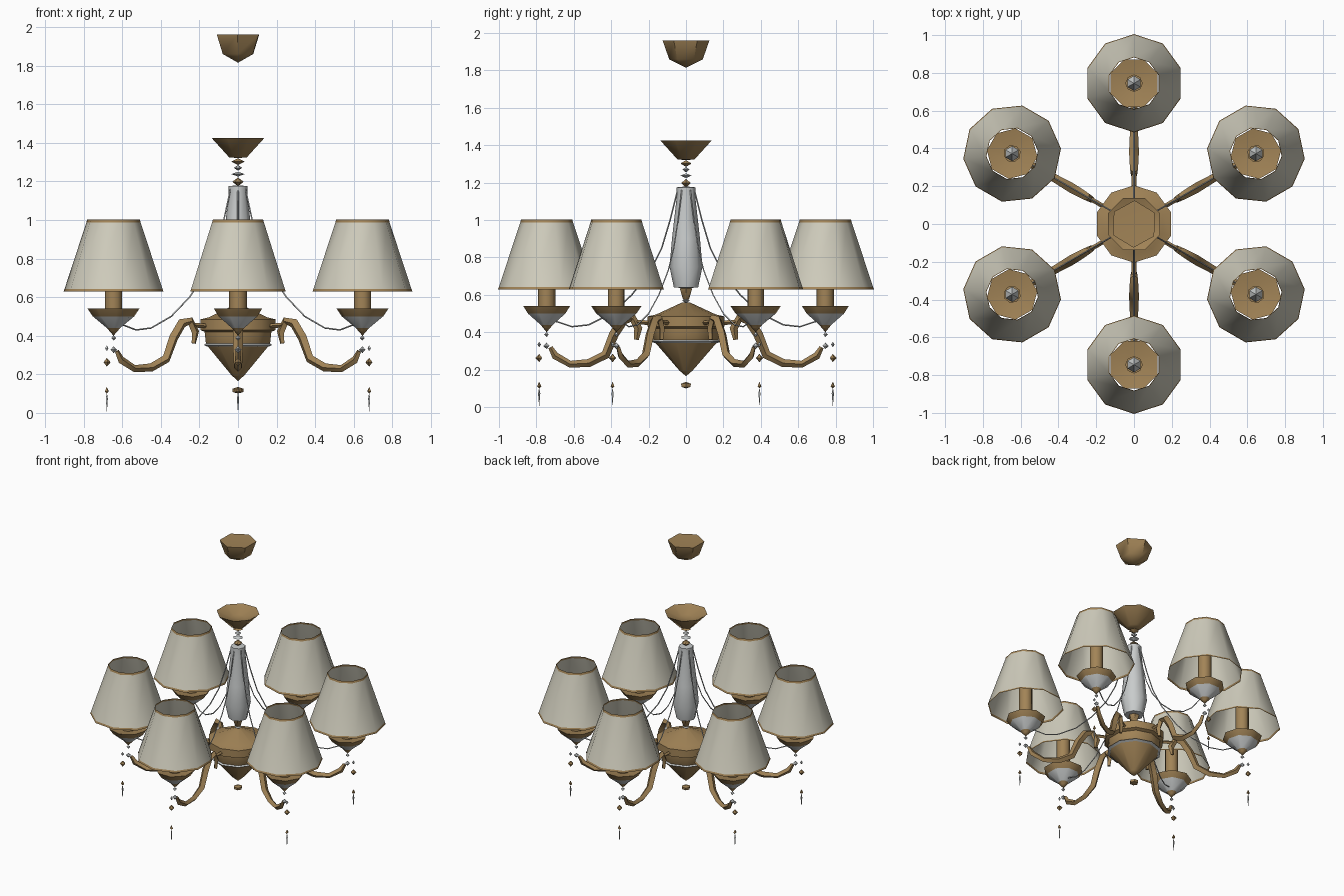
import bpy, bmesh, math
from mathutils import Vector, Matrix

if "Cube" in bpy.data.objects:
    bpy.data.objects.remove(bpy.data.objects["Cube"])


def material(name, rgb):
    m = bpy.data.materials.new(name)
    m.diffuse_color = (*rgb, 1)
    m.use_nodes = True
    m.node_tree.nodes["Principled BSDF"].inputs["Base Color"].default_value = m.diffuse_color
    return m


BRASS = material("antique_brass", (0.36, 0.23, 0.095))
FABRIC = material("cream_fabric", (0.62, 0.60, 0.50))
GLASS = material("pale_crystal", (0.58, 0.60, 0.60))
MATS = [BRASS, FABRIC, GLASS]
B, F, G = 0, 1, 2


def finish(name, bm, matrix=Matrix(), angle=50):
    bmesh.ops.remove_doubles(bm, verts=bm.verts, dist=0.0002)
    me = bpy.data.meshes.new(name)
    bm.to_mesh(me)
    bm.free()
    for m in MATS:
        me.materials.append(m)
    me.shade_smooth()
    me.set_sharp_from_angle(angle=math.radians(angle))
    ob = bpy.data.objects.new(name, me)
    ob.matrix_world = matrix
    bpy.context.collection.objects.link(ob)
    return ob


def lathe(name, profile, mats, sides=8, matrix=Matrix(), at=(0, 0), phase=0.0, angle=50):
    """Turn (radius, z) points, listed bottom to top, around a vertical axis.
    mats is one material index or one per profile segment."""
    bm = bmesh.new()
    rings = []
    for r, z in profile:
        ring = []
        for i in range(sides):
            a = phase + 2 * math.pi * i / sides
            ring.append(bm.verts.new((at[0] + r * math.cos(a), at[1] + r * math.sin(a), z)))
        rings.append(ring)
    for k in range(len(rings) - 1):
        lo, hi = rings[k], rings[k + 1]
        for i in range(sides):
            j = (i + 1) % sides
            f = bm.faces.new((lo[i], lo[j], hi[j], hi[i]))
            f.material_index = mats if isinstance(mats, int) else mats[k]
    return finish(name, bm, matrix, angle)


def sweep(name, path, width, thick, mat, matrix):
    """Sweep a diamond section along a (radius, z) path; thick is one value per point."""
    bm = bmesh.new()
    pts = [Vector((r, 0, z)) for r, z in path]
    rings = []
    for k, p in enumerate(pts):
        t = (pts[min(k + 1, len(pts) - 1)] - pts[max(k - 1, 0)]).normalized()
        n = Vector((-t.z, 0, t.x)) * thick[k]
        s = Vector((0, width[k], 0))
        rings.append([bm.verts.new(p + o) for o in (n, s, -n, -s)])
    for lo, hi in zip(rings, rings[1:]):
        for i in range(4):
            bm.faces.new((lo[i], lo[(i + 1) % 4], hi[(i + 1) % 4], hi[i]))
    bm.faces.new(rings[0][::-1])
    bm.faces.new(rings[-1])
    bmesh.ops.recalc_face_normals(bm, faces=bm.faces)
    for f in bm.faces:
        f.material_index = mat
    return finish(name, bm, matrix, 40)


def bead(name, r, z0, z1, mat, matrix=Matrix(), at=(0, 0), sides=5, belly=0.5):
    zm = z0 + (z1 - z0) * belly
    return lathe(name, [(0, z0), (r, zm), (0, z1)], mat, sides, matrix, at, angle=20)


# ceiling canopy
lathe("ceiling_canopy", [(0, 1.815), (0.09, 1.86), (0.125, 1.96), (0, 1.955)], B, 6, phase=0.5)

# upper dish above the column
lathe("upper_dish", [(0, 1.32), (0.05, 1.325), (0.148, 1.425), (0.05, 1.385), (0, 1.38)], B, 8,
      phase=math.pi / 8)

# neck beads between the dish and the column
for i, (r, z0, z1, m) in enumerate([(0.035, 1.285, 1.32, B), (0.022, 1.255, 1.285, G),
                                    (0.035, 1.225, 1.25, G), (0.03, 1.175, 1.22, B)]):
    bead(f"neck_bead_{i + 1}", r, z0, z1, m, sides=6)

# crystal column with its brass foot
lathe("crystal_column", [(0, 0.635), (0.065, 0.64), (0.088, 0.75), (0.075, 0.9), (0.05, 1.12),
                         (0.05, 1.175), (0, 1.18)], G, 8)
lathe("column_foot", [(0, 0.565), (0.02, 0.58), (0.038, 0.635), (0, 0.64)], B, 6)
bead("column_foot_bead", 0.025, 0.555, 0.585, G, sides=6)

# central bowl
lathe("central_bowl", [(0, 0.165), (0.035, 0.195), (0.165, 0.345), (0.175, 0.36), (0.182, 0.42),
                       (0.205, 0.43), (0.205, 0.485), (0.16, 0.495), (0.02, 0.56), (0, 0.56)],
      B, 10, phase=math.pi / 10)
lathe("bowl_crystal_ring", [(0.168, 0.343), (0.186, 0.352), (0.172, 0.361)], G, 10, phase=math.pi / 10)
lathe("bottom_finial", [(0, 0.1), (0.028, 0.108), (0.03, 0.125), (0, 0.135)], B, 6)

# arm paths as (radius, height)
ARM = [(0.265, 0.36), (0.255, 0.42), (0.285, 0.475), (0.335, 0.465), (0.385, 0.39),
       (0.43, 0.28), (0.52, 0.235), (0.62, 0.23), (0.70, 0.275), (0.725, 0.32)]
ARM_W = [0.012, 0.016, 0.02, 0.024, 0.026, 0.024, 0.02, 0.018, 0.016, 0.012]
ARM_T = [0.012, 0.022, 0.022, 0.026, 0.026, 0.024, 0.022, 0.018, 0.02, 0.012]
STRAND = [(0.045, 1.16), (0.085, 1.0), (0.13, 0.85), (0.19, 0.73), (0.29, 0.60),
          (0.40, 0.50), (0.52, 0.44), (0.61, 0.43), (0.70, 0.46)]
R = 0.745

# six identical lamp arms
for n in range(6):
    M = Matrix.Rotation(math.radians(30 + 60 * n), 4, 'Z')
    c = (R, 0)
    tag = f"_{n + 1}"
    sweep("arm" + tag, ARM, ARM_W, ARM_T, B, M)
    sweep("arm_bracket" + tag, [(0.18, 0.45), (0.27, 0.455)], [0.012] * 2, [0.012] * 2, B, M)
    sweep("bead_strand" + tag, STRAND, [0.004] * 9, [0.004] * 9, G, M)

    # drip cup: brass rim, crystal belly, brass tip
    lathe("cup" + tag, [(0, 0.40), (0.022, 0.425), (0.035, 0.44), (0.108, 0.50), (0.135, 0.54),
                        (0.05, 0.525), (0, 0.525)], [B, B, G, B, B, B], 8, M, c, math.pi / 8)
    # candle sleeve and bulb
    lathe("candle" + tag, [(0.046, 0.525), (0.046, 0.80), (0, 0.805)], B, 8, M, c)
    bead("bulb" + tag, 0.04, 0.79, 0.93, G, M, c, 6, 0.4)
    # tapered shade with brass trim bands
    lathe("lamp_shade" + tag, [(0.26, 0.63), (0.255, 0.643), (0.141, 0.988), (0.137, 1.003)],
          [B, F, B], 10, M, c, 0.0)

    # hanging crystals below the cup
    bead("cup_drop" + tag, 0.014, 0.375, 0.402, G, M, c)
    bead("arm_end_bead" + tag, 0.018, 0.31, 0.345, G, M, (R, 0))
    p = (0.785, 0)
    bead("small_crystal" + tag, 0.010, 0.32, 0.35, G, M, p, 4)
    bead("brass_drop" + tag, 0.020, 0.24, 0.285, B, M, p, 5)
    bead("pendant_cap" + tag, 0.012, 0.10, 0.135, B, M, p, 4, 0.3)
    bead("pendant" + tag, 0.006, 0.0, 0.105, G, M, p, 4, 0.7)
